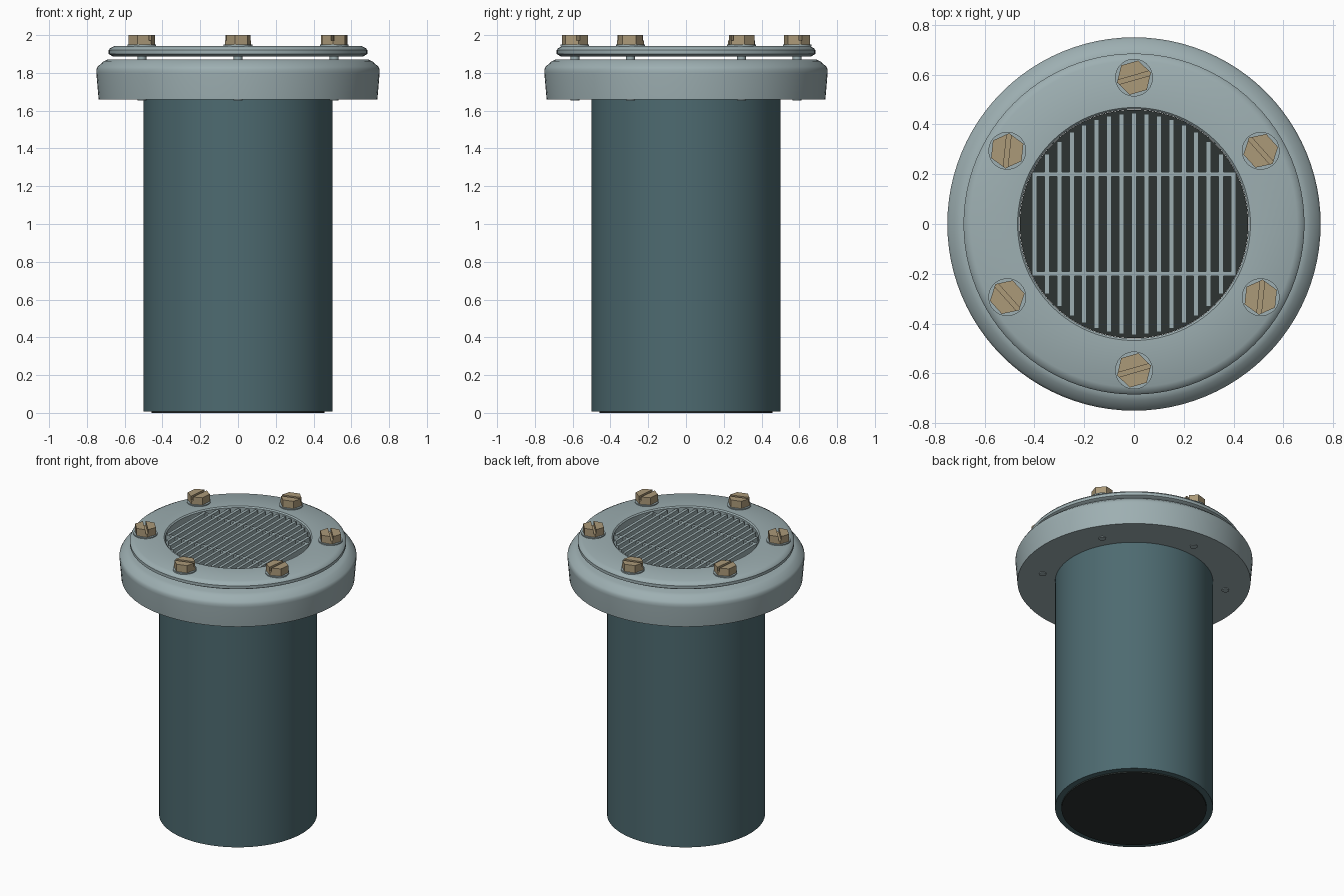
import bpy, bmesh, math
from mathutils import Matrix

cube = bpy.data.objects.get("Cube")
if cube:
    bpy.data.objects.remove(cube, do_unlink=True)


def material(name, rgb):
    m = bpy.data.materials.new(name)
    m.use_nodes = True
    m.diffuse_color = (*rgb, 1)
    m.node_tree.nodes["Principled BSDF"].inputs["Base Color"].default_value = (*rgb, 1)
    return m


STEEL = material("pale_steel", (0.34, 0.43, 0.445))
TEAL = material("dark_teal", (0.075, 0.145, 0.163))
BRASS = material("brass", (0.41, 0.32, 0.19))
BLACK = material("near_black", (0.026, 0.034, 0.032))


def finish(bm, name, mat):
    """Turn a bmesh into an object, smooth except at sharp edges."""
    bmesh.ops.recalc_face_normals(bm, faces=bm.faces)
    for f in bm.faces:
        f.smooth = True
    for e in bm.edges:
        e.smooth = e.calc_face_angle(0) < math.radians(30)
    me = bpy.data.meshes.new(name)
    bm.to_mesh(me)
    bm.free()
    me.materials.append(mat)
    ob = bpy.data.objects.new(name, me)
    bpy.context.collection.objects.link(ob)
    return ob


def lathe(name, profile, mat, steps=96):
    """Spin a closed (radius, height) outline around z."""
    bm = bmesh.new()
    rings = []
    for i in range(steps):
        a = math.tau * i / steps
        rings.append([bm.verts.new((r * math.cos(a), r * math.sin(a), z)) for r, z in profile])
    n = len(profile)
    for i in range(steps):
        a, b = rings[i], rings[(i + 1) % steps]
        for j in range(n):
            k = (j + 1) % n
            bm.faces.new((a[j], b[j], b[k], a[k]))
    return finish(bm, name, mat)


def prism(bm, points, z0, z1):
    """Add an upright prism over a flat outline."""
    low = [bm.verts.new((x, y, z0)) for x, y in points]
    high = [bm.verts.new((x, y, z1)) for x, y in points]
    bm.faces.new(low[::-1])
    bm.faces.new(high)
    n = len(points)
    for i in range(n):
        j = (i + 1) % n
        bm.faces.new((low[i], low[j], high[j], high[i]))


def polygon(radius, sides):
    return [(radius * math.cos(math.tau * i / sides), radius * math.sin(math.tau * i / sides))
            for i in range(sides)]


def box(bm, x, y, half_x, half_y, z0, z1):
    prism(bm, [(x - half_x, y - half_y), (x + half_x, y - half_y),
               (x + half_x, y + half_y), (x - half_x, y + half_y)], z0, z1)


# Pipe and its dark core
lathe("pipe", [(0.46, 0.008), (0.5, 0.008), (0.5, 1.67), (0.46, 1.67)], TEAL)
core = bmesh.new()
prism(core, polygon(0.459, 96), 0, 1.86)
finish(core, "dark_core", BLACK)

# Wide flange with a rounded shoulder
lathe("flange", [(0.46, 1.66), (0.738, 1.66), (0.75, 1.8), (0.75, 1.82), (0.742, 1.834),
                 (0.71, 1.862), (0.688, 1.872), (0.46, 1.872)], STEEL)

# Bevelled clamp ring, raised slightly above the flange
lathe("clamp_ring", [(0.46, 1.886), (0.66, 1.886), (0.685, 1.9), (0.685, 1.92), (0.678, 1.93),
                     (0.655, 1.942), (0.468, 1.942), (0.46, 1.934)], STEEL)

# Grate: parallel slats and two cross bars
grate = bmesh.new()
for i in range(-8, 9):
    x = i * 0.05
    box(grate, x, 0, 0.01, math.sqrt(0.455 ** 2 - x * x) - 0.01, 1.888, 1.932)
for y in (-0.2, 0.2):
    box(grate, 0, y, 0.41, 0.009, 1.892, 1.928)
finish(grate, "grate", STEEL)

# Bolts: slotted hex heads on washers, with shanks through the flange
HEX, SLOT = 0.071, 0.009
half_head = [(HEX - SLOT / math.sqrt(3), SLOT), (HEX / 2, HEX * math.sqrt(3) / 2),
             (-HEX / 2, HEX * math.sqrt(3) / 2), (SLOT / math.sqrt(3) - HEX, SLOT)]
turns = (-48, 16, 84)
for i in range(6):
    a = math.radians(30 + 60 * i)
    place = (Matrix.Translation((0.588 * math.cos(a), 0.588 * math.sin(a), 0))
             @ Matrix.Rotation(math.radians(turns[i % 3]), 4, "Z"))
    head = bmesh.new()
    prism(head, polygon(HEX, 6), 1.949, 1.972)
    prism(head, half_head, 1.972, 2.0)
    prism(head, [(-x, -y) for x, y in half_head], 1.972, 2.0)
    finish(head, f"bolt_head_{i + 1}", BRASS).matrix_world = place
    fittings = bmesh.new()
    prism(fittings, polygon(0.076, 32), 1.94, 1.949)
    prism(fittings, polygon(0.024, 20), 1.655, 1.945)
    finish(fittings, f"washer_and_shank_{i + 1}", STEEL).matrix_world = place
